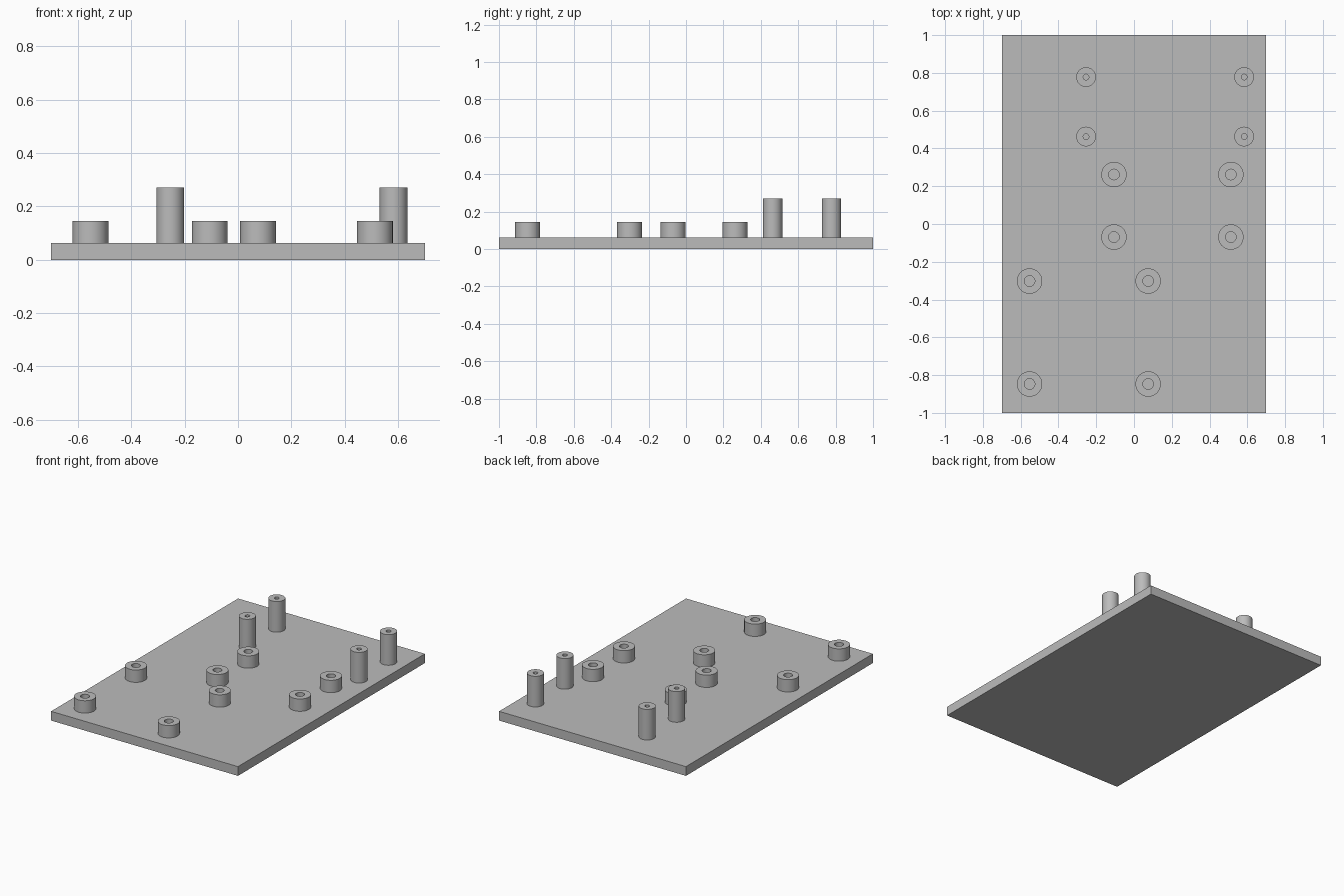
import bpy
import bmesh
import math
from mathutils import Matrix, Vector

cube = bpy.data.objects.get("Cube")
if cube:
    bpy.data.objects.remove(cube, do_unlink=True)

PLATE_TOP = 0.0625

# Single plain grey finish
grey = bpy.data.materials.new("plain_grey")
grey.use_nodes = True
colour = (0.5, 0.5, 0.5, 1)
grey.diffuse_color = colour
grey.node_tree.nodes["Principled BSDF"].inputs["Base Color"].default_value = colour


def add_object(name, bm, location=(0, 0, 0)):
    bmesh.ops.recalc_face_normals(bm, faces=bm.faces)
    mesh = bpy.data.meshes.new(name)
    bm.to_mesh(mesh)
    bm.free()
    mesh.materials.append(grey)
    obj = bpy.data.objects.new(name, mesh)
    obj.location = location
    bpy.context.collection.objects.link(obj)
    return obj


def standoff(name, x, y, radius, bore, top):
    """Hollow post: a closed rectangular profile turned about the z axis."""
    height = top - PLATE_TOP
    bm = bmesh.new()
    corners = [(radius, 0), (radius, height), (bore, height), (bore, 0)]
    verts = [bm.verts.new((r, 0, z)) for r, z in corners]
    edges = [bm.edges.new((verts[i], verts[(i + 1) % 4])) for i in range(4)]
    bmesh.ops.spin(bm, geom=verts + edges, cent=(0, 0, 0), axis=(0, 0, 1),
                   angle=math.tau, steps=48, use_merge=True)
    bmesh.ops.remove_doubles(bm, verts=bm.verts, dist=1e-5)
    obj = add_object(name, bm, (x, y, PLATE_TOP))
    bpy.ops.object.select_all(action="DESELECT")
    obj.select_set(True)
    bpy.context.view_layer.objects.active = obj
    bpy.ops.object.shade_smooth_by_angle(angle=math.radians(30))


# Base plate
bm = bmesh.new()
bmesh.ops.create_cube(bm, size=1, matrix=Matrix.Translation(Vector((0, 0, PLATE_TOP / 2)))
                      @ Matrix.Diagonal((1.4, 2, PLATE_TOP, 1)))
add_object("base_plate", bm)

# Rectangular groups of posts: x pair, y pair, radius, bore, top
groups = {
    "tall_standoff": ((-0.254, 0.583), (0.463, 0.778), 0.052, 0.015, 0.27),
    "middle_standoff": ((-0.106, 0.513), (-0.069, 0.262), 0.067, 0.028, 0.146),
    "front_standoff": ((-0.553, 0.075), (-0.847, -0.302), 0.067, 0.028, 0.146),
}
for name, (xs, ys, radius, bore, top) in groups.items():
    for x, side in zip(xs, ("right", "left")):
        for y, end in zip(ys, ("near", "far")):
            standoff(f"{name}_{end}_{side}", x, y, radius, bore, top)
